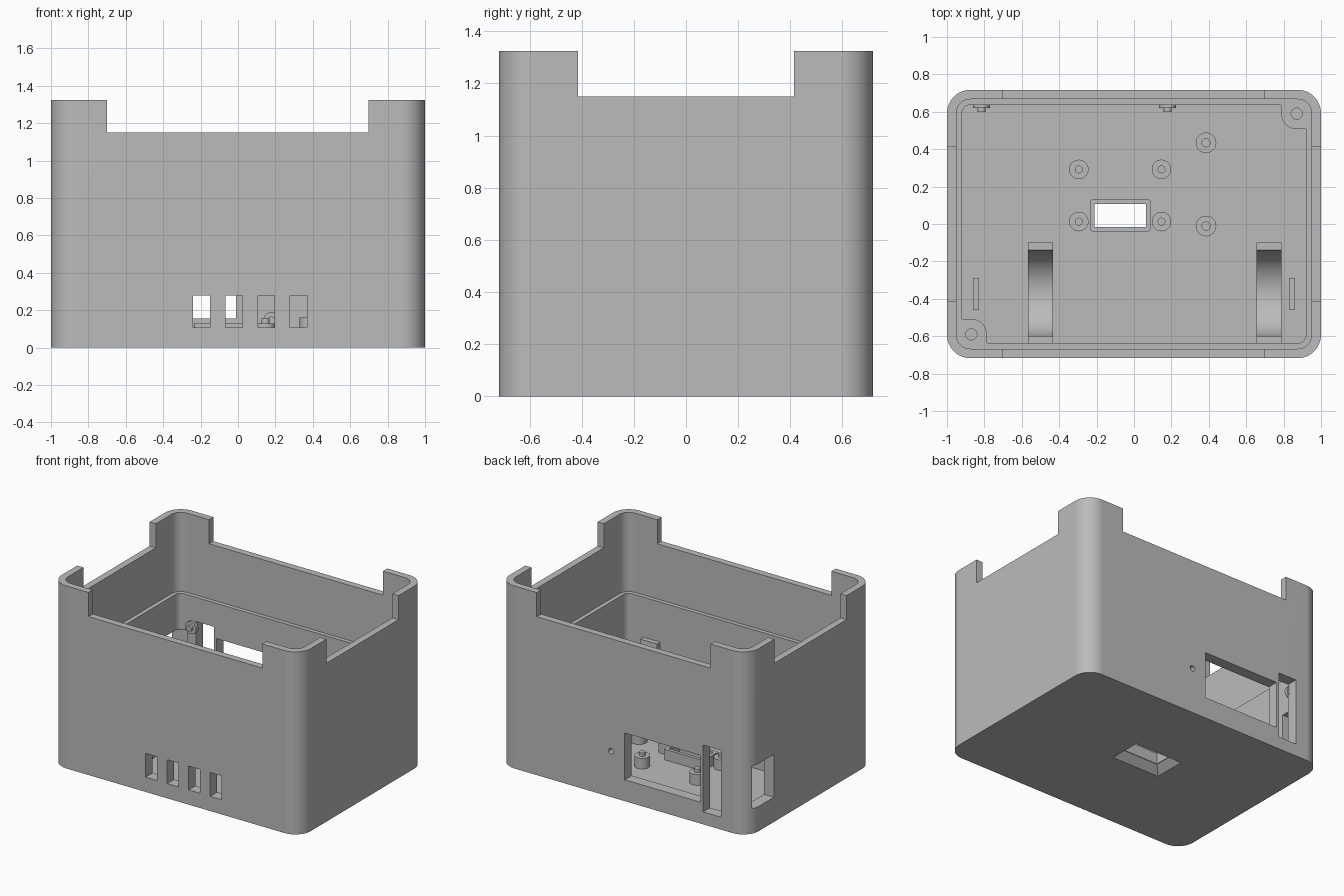
import bpy
import bmesh
from math import pi, sin, cos
from mathutils import Matrix

if "Cube" in bpy.data.objects:
    bpy.data.objects.remove(bpy.data.objects["Cube"])

grey = bpy.data.materials.new("plain grey")
grey.use_nodes = True
GREY = (0.5, 0.5, 0.5, 1)
grey.diffuse_color = GREY
grey.node_tree.nodes["Principled BSDF"].inputs["Base Color"].default_value = GREY

H, FLOOR, LEDGE = 1.325, 0.053, 0.75
HX, HY = 1.0, 0.717


# ---------- helpers ----------
def arc(cx, cy, r, a0, a1, n):
    return [(cx + r * cos(a0 + (a1 - a0) * i / n),
             cy + r * sin(a0 + (a1 - a0) * i / n)) for i in range(n + 1)]


def round_rect(hx, hy, r, cx=0, cy=0, n=12):
    pts = []
    for k, (sx, sy) in enumerate([(1, 1), (-1, 1), (-1, -1), (1, -1)]):
        pts += arc(cx + sx * (hx - r), cy + sy * (hy - r), r,
                   k * pi / 2, (k + 1) * pi / 2, n)
    return pts


def rect(x0, x1, y0, y1):
    return [(x0, y0), (x1, y0), (x1, y1), (x0, y1)]


def circle(cx, cy, r, n=32):
    return arc(cx, cy, r, 0, 2 * pi, n)[:-1]


def prism(name, pts, z0, z1, top=None, matrix=None):
    """Loft an outline straight up, or to a second outline."""
    bm = bmesh.new()
    lo = [bm.verts.new((x, y, z0)) for x, y in pts]
    hi = [bm.verts.new((x, y, z1)) for x, y in (top or pts)]
    n = len(lo)
    bm.faces.new(lo[::-1])
    bm.faces.new(hi)
    for i in range(n):
        j = (i + 1) % n
        bm.faces.new((lo[i], lo[j], hi[j], hi[i]))
    if matrix:
        bm.transform(matrix)
    bmesh.ops.recalc_face_normals(bm, faces=bm.faces)
    mesh = bpy.data.meshes.new(name)
    bm.to_mesh(mesh)
    bm.free()
    mesh.materials.append(grey)
    ob = bpy.data.objects.new(name, mesh)
    bpy.context.collection.objects.link(ob)
    return ob


def box(name, x0, x1, y0, y1, z0, z1):
    return prism(name, rect(x0, x1, y0, y1), z0, z1)


def activate(ob):
    bpy.ops.object.select_all(action='DESELECT')
    ob.select_set(True)
    bpy.context.view_layer.objects.active = ob


def cut(ob, cutter):
    activate(ob)
    mod = ob.modifiers.new("cut", 'BOOLEAN')
    mod.operation = 'DIFFERENCE'
    mod.solver = 'EXACT'
    mod.object = cutter
    bpy.ops.object.modifier_apply(modifier=mod.name)
    bpy.data.objects.remove(cutter)


def smooth(ob):
    activate(ob)
    bpy.ops.object.shade_smooth_by_angle(angle=0.5)
    ob.modifiers.new("weighted normals", 'WEIGHTED_NORMAL').keep_sharp = True


# outline (x, z) pushed along +y
FACE_Y = Matrix(((1, 0, 0, 0), (0, 0, 1, 0), (0, 1, 0, 0), (0, 0, 0, 1)))
# outline (y, z) pushed along +x
FACE_X = Matrix(((0, 0, 1, 0), (1, 0, 0, 0), (0, 1, 0, 0), (0, 0, 0, 1)))

# ---------- shell ----------
shell = prism("shell", round_rect(HX, HY, 0.125), 0, H)
cut(shell, prism("lower_cavity", round_rect(0.92, 0.637, 0.045), FLOOR, H + 0.1))
cut(shell, prism("upper_cavity", round_rect(0.95, 0.667, 0.075), LEDGE, H + 0.2))
cut(shell, box("long_notch", -0.7, 0.697, -2, 2, 1.15, 2))
cut(shell, box("short_notch", -2, 2, -0.415, 0.415, 1.15, 2))

# front vents
for i in range(4):
    x = -0.24 + 0.173 * i
    cut(shell, box("vent", x, x + 0.09, -1, -0.5, 0.107, 0.28))

# back window, back slot, side window, back pin hole
cut(shell, box("window", -0.62, -0.01, 0.5, 1, 0.155, 0.495))
cut(shell, box("slot", -0.785, -0.64, 0.5, 1, 0.09, 0.575))
cut(shell, box("side_window", -2, -0.85, 0.42, 0.65, 0.18, 0.49))
cut(shell, prism("pin_hole", circle(0.1, 0.334, 0.02), 0.5, 1, matrix=FACE_Y))

# floor opening, flared underneath
OX, OY = -0.073, 0.046


def opening(gx):
    return rect(OX - 0.137 - gx, OX + 0.137 + gx, OY - 0.062 - gx, OY + 0.062 + gx)


cut(shell, prism("flare", opening(0.056), -0.001, FLOOR, top=opening(0.001)))
cut(shell, prism("shaft", opening(0), 0.03, 0.3))
smooth(shell)

# ---------- rim round the floor opening ----------
rim = prism("opening_rim", round_rect(0.161, 0.086, 0.015, OX, OY, 4), 0.05, 0.13)
cut(rim, prism("shaft", opening(0), 0, 0.3))
smooth(rim)

# ---------- corner screw posts ----------
for name, s in (("back_left_post", 1), ("front_right_post", -1)):
    cx, cy, r = 0.87, 0.59, 0.083
    pts = arc(cx, cy, r, pi, 1.5 * pi, 16) + [(0.935, cy - r), (0.935, 0.65), (cx - r, 0.65)]
    post = prism(name, [(s * x, s * y) for x, y in pts], 0.04, LEDGE)
    cut(post, prism("screw_hole", circle(s * cx, s * cy, 0.03), 0.35, 1))
    smooth(post)

# ---------- board standoffs with pins ----------
for x in (-0.295, 0.147):
    for y in (0.013, 0.292):
        smooth(prism("standoff", circle(x, y, 0.052), 0.05, 0.13))
        smooth(prism("standoff_pin", circle(x, y, 0.021), 0.12, 0.155))

# ---------- tall standoffs with screw holes ----------
for y in (-0.011, 0.434):
    tall = prism("tall_standoff", circle(0.385, y, 0.055), 0.05, 0.16)
    cut(tall, prism("screw_hole", circle(0.385, y, 0.022), 0.06, 0.3))
    smooth(tall)

# ---------- pegs on the inside of the back wall ----------
for x, z in ((-0.815, 0.527), (0.18, 0.145)):
    smooth(prism("wall_boss", circle(x, z, 0.045), 0.62, 0.645, matrix=FACE_Y))
    smooth(prism("wall_peg", circle(x, z, 0.021), 0.6, 0.63, matrix=FACE_Y))

# ---------- half-round cradles ----------
for name, x in (("right_cradle", -0.501), ("left_cradle", 0.721)):
    profile = ([(-0.645, 0.05), (-0.1, 0.05), (-0.1, 0.46)]
               + arc(-0.37, 0.46, 0.23, 0, -pi, 32) + [(-0.645, 0.46)])
    smooth(prism(name, profile, x - 0.067, x + 0.067, matrix=FACE_X))

# ---------- floor ribs ----------
for name, x in (("right_rib", -0.845), ("left_rib", 0.845)):
    box(name, x - 0.016, x + 0.016, -0.46, -0.29, 0.05, 0.15)
